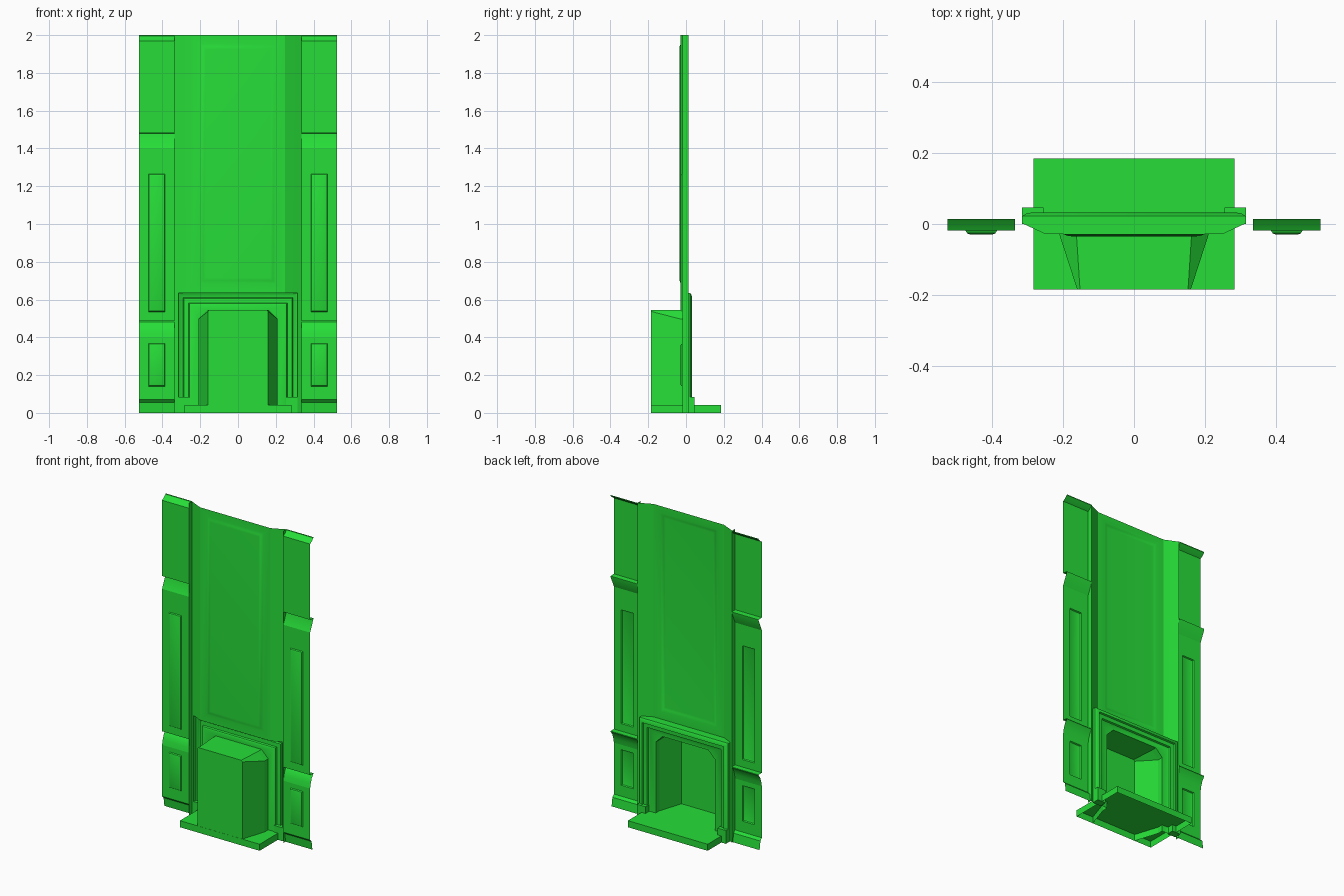
import bpy, math

if "Cube" in bpy.data.objects:
    bpy.data.objects.remove(bpy.data.objects["Cube"])

green = bpy.data.materials.new("green_paint")
green.diffuse_color = (0.02, 0.73, 0.04, 1)
green.use_nodes = True
green.node_tree.nodes["Principled BSDF"].inputs["Base Color"].default_value = green.diffuse_color


def make(name, verts, faces, angle=30):
    me = bpy.data.meshes.new(name)
    me.from_pydata(verts, [], faces)
    me.validate()
    me.materials.append(green)
    ob = bpy.data.objects.new(name, me)
    bpy.context.collection.objects.link(ob)
    bpy.ops.object.select_all(action='DESELECT')
    ob.select_set(True)
    bpy.context.view_layer.objects.active = ob
    bpy.ops.object.mode_set(mode='EDIT')
    bpy.ops.mesh.select_all(action='SELECT')
    bpy.ops.mesh.remove_doubles(threshold=0.0002)
    bpy.ops.object.mode_set(mode='OBJECT')
    bpy.ops.object.shade_smooth_by_angle(angle=math.radians(angle))
    return ob


def loft(name, rings, closed=True, cap=False, angle=30):
    """Join successive point rings with quads, optionally filling the last."""
    n = len(rings[0])
    verts = [p for r in rings for p in r]
    faces = []
    for k in range(len(rings) - 1):
        for i in range(n if closed else n - 1):
            j = (i + 1) % n
            faces.append((k*n + i, k*n + j, (k+1)*n + j, (k+1)*n + i))
    if cap:
        faces.append(tuple(range((len(rings) - 1)*n, len(rings)*n)))
    return make(name, verts, faces, angle)


def rect(x0, x1, z0, z1, y):
    return [(x0, y, z0), (x0, y, z1), (x1, y, z1), (x1, y, z0)]


def arch(w, h, y, c=0.0, z0=0.0):
    """Open doorway outline with chamfered top corners."""
    return [(-w, y, z0), (-w, y, h - c), (-w + c, y, h),
            (w - c, y, h), (w, y, h - c), (w, y, z0)]


def box(name, x0, x1, y0, y1, z0, z1, bottom=True):
    v = [(x, y, z) for z in (z0, z1) for x, y in ((x0, y0), (x1, y0), (x1, y1), (x0, y1))]
    f = [(4, 5, 6, 7), (0, 1, 5, 4), (1, 2, 6, 5), (2, 3, 7, 6), (3, 0, 4, 7)]
    if bottom:
        f.append((3, 2, 1, 0))
    return make(name, v, f)


W = -0.019           # side wall plane
R = -0.029           # recessed panel plane

for s, side in ((-1, "left"), (1, "right")):
    def sweep(name, prof):
        loft(f"{side}_{name}", [[(s*x, y, z) for y, z in prof] for x in (0.335, 0.525)],
             closed=False, angle=25)

    # horizontal mouldings on the side wall
    sweep("baseboard", [(0.004, 0), (-0.004, 0.055), (W, 0.07)])
    sweep("chair_rail", [(W, 0.40), (-0.013, 0.43), (-0.003, 0.46), (0.014, 0.482),
                         (0.014, 0.486), (W, 0.487)])
    sweep("picture_rail", [(W, 1.40), (0.014, 1.475), (0.014, 1.48), (W, 1.482)])
    sweep("upper_wall", [(W, 1.482), (W, 1.968)])
    sweep("crown", [(W, 1.968), (-0.004, 1.978), (0.014, 1.995), (0.014, 2.0)])

    # side walls with sunk panels
    for name, a, b, p, q in (("lower_panel", 0.07, 0.40, 0.14, 0.368),
                             ("tall_panel", 0.487, 1.40, 0.535, 1.265)):
        loft(f"{side}_{name}", [
            rect(s*0.335, s*0.525, a, b, W),
            rect(s*0.386, s*0.474, p, q, W),
            rect(s*0.390, s*0.470, p + 0.004, q - 0.004, R + 0.003),
            rect(s*0.397, s*0.463, p + 0.011, q - 0.011, R)], cap=True)

    # splayed alcove side and its return to the side wall
    make(f"{side}_alcove_splay",
         [(s*0.25, -0.028, 0.635), (s*0.25, -0.028, 2), (s*0.315, 0.002, 2),
          (s*0.315, 0.002, 0.635), (s*0.315, 0.002, 0), (s*0.335, 0.012, 0),
          (s*0.335, 0.012, 2), (s*0.335, W, 2), (s*0.335, W, 0)],
         [(0, 1, 2, 3), (4, 3, 2, 6, 5), (5, 6, 7, 8)])

    # plinth block under the surround leg
    box(f"{side}_plinth", min(s*0.255, s*0.315), max(s*0.255, s*0.315), 0.0, 0.046, 0, 0.085)

# centre wall with large sunk panel
loft("chimney_panel", [
    rect(-0.25, 0.25, 0.635, 2.0, -0.028),
    rect(-0.20, 0.20, 0.685, 1.955, -0.028),
    rect(-0.185, 0.185, 0.70, 1.94, -0.034),
    rect(-0.17, 0.17, 0.715, 1.925, -0.035)], cap=True)

# stepped fireplace surround
loft("surround", [
    arch(0.315, 0.635, 0.0), arch(0.315, 0.635, 0.022), arch(0.302, 0.622, 0.03),
    arch(0.290, 0.610, 0.032), arch(0.286, 0.606, 0.022), arch(0.262, 0.582, 0.020),
    arch(0.258, 0.578, 0.010), arch(0.25, 0.57, 0.006),
    arch(0.21, 0.545, 0.006, 0.048), arch(0.21, 0.545, -0.03, 0.048)], closed=False)

# mantel shelf top, reaching back to the wall
make("mantel_top",
     [(-0.315, 0.022, 0.635), (0.315, 0.022, 0.635), (0.315, 0.002, 0.635),
      (0.25, -0.028, 0.635), (-0.25, -0.028, 0.635), (-0.315, 0.002, 0.635)],
     [(0, 1, 2, 3, 4, 5)])

# tapering firebox
loft("firebox", [arch(0.21, 0.545, -0.03, 0.048),
                 arch(0.16, 0.545, -0.184, 0.008)], closed=False, cap=True)

# hearth slab, open underneath
box("hearth", -0.283, 0.283, -0.185, 0.185, 0, 0.042, bottom=False)
